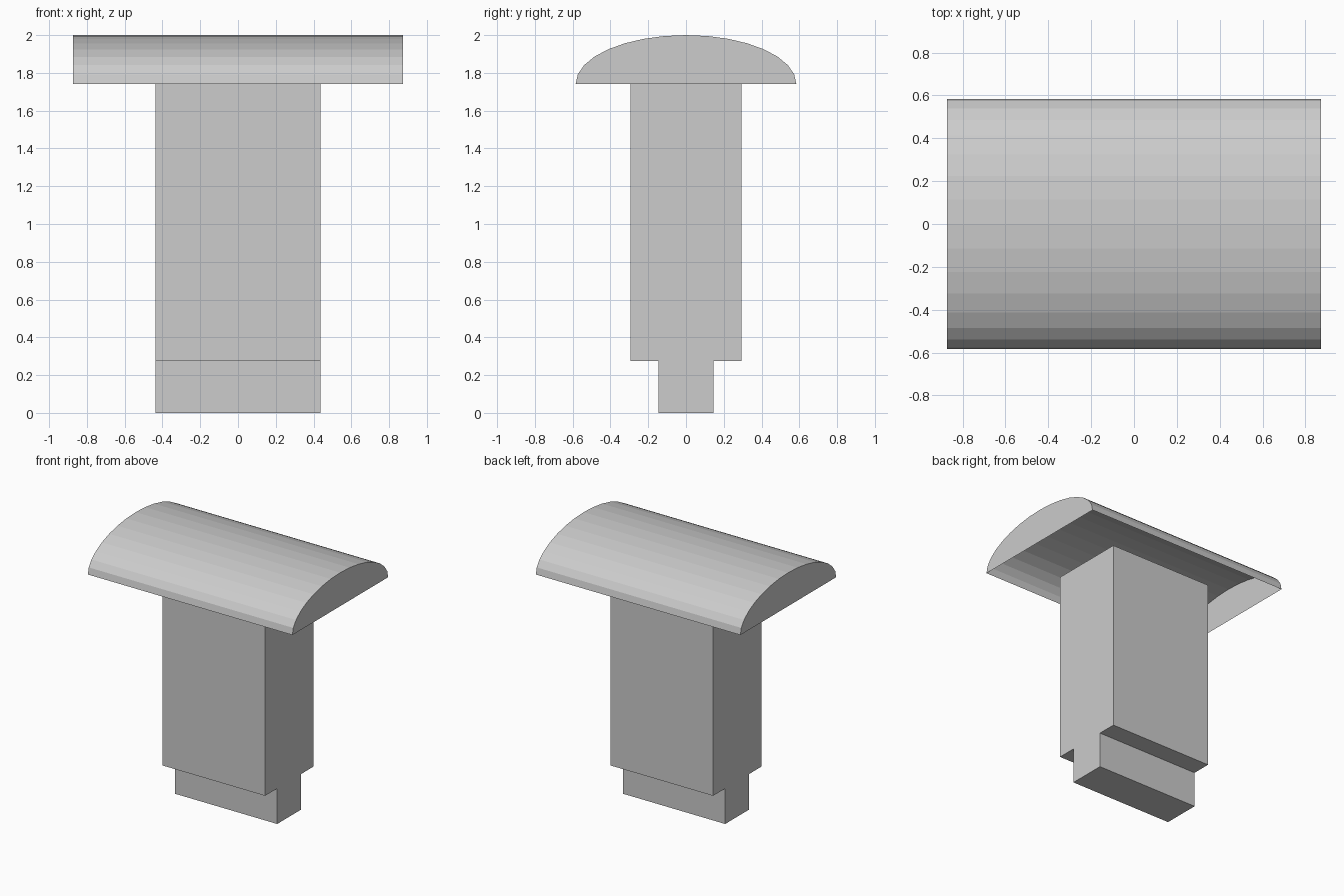
import bpy
import bmesh
from math import sin, cos, pi

cube = bpy.data.objects.get("Cube")
if cube:
    bpy.data.objects.remove(cube, do_unlink=True)

grey = bpy.data.materials.new("light_grey")
grey.use_nodes = True
colour = (0.604, 0.604, 0.604, 1)
grey.diffuse_color = colour
grey.node_tree.nodes["Principled BSDF"].inputs["Base Color"].default_value = colour


def prism(name, profile, half_length, open_base=False):
    """Extrude a counter-clockwise (y, z) profile along x.
    With open_base, the side from the last point to the first is left out."""
    bm = bmesh.new()
    right = [bm.verts.new((-half_length, y, z)) for y, z in profile]
    left = [bm.verts.new((half_length, y, z)) for y, z in profile]
    bm.faces.new(left)
    bm.faces.new(right[::-1])
    n = len(profile)
    for i in range(n - 1 if open_base else n):
        j = (i + 1) % n
        bm.faces.new((right[i], right[j], left[j], left[i]))
    mesh = bpy.data.meshes.new(name)
    bm.to_mesh(mesh)
    bm.free()
    mesh.materials.append(grey)
    obj = bpy.data.objects.new(name, mesh)
    bpy.context.collection.objects.link(obj)
    return obj


rim_z, step_z = 1.742, 0.274
cap_y, post_y, foot_y = 0.584, 0.294, 0.146

# Post with a narrower foot, one stepped profile
half = [(foot_y, 0), (foot_y, step_z), (post_y, step_z), (post_y, rim_z)]
prism("stepped_post", half + [(-y, z) for y, z in reversed(half)], 0.437)

# Hollow half-elliptical cap, open underneath
segments = 16
arc = [(cap_y * cos(pi * i / segments),
        rim_z + (2 - rim_z) * sin(pi * i / segments))
       for i in range(segments + 1)]
prism("domed_cap", arc, 0.873, open_base=True)
